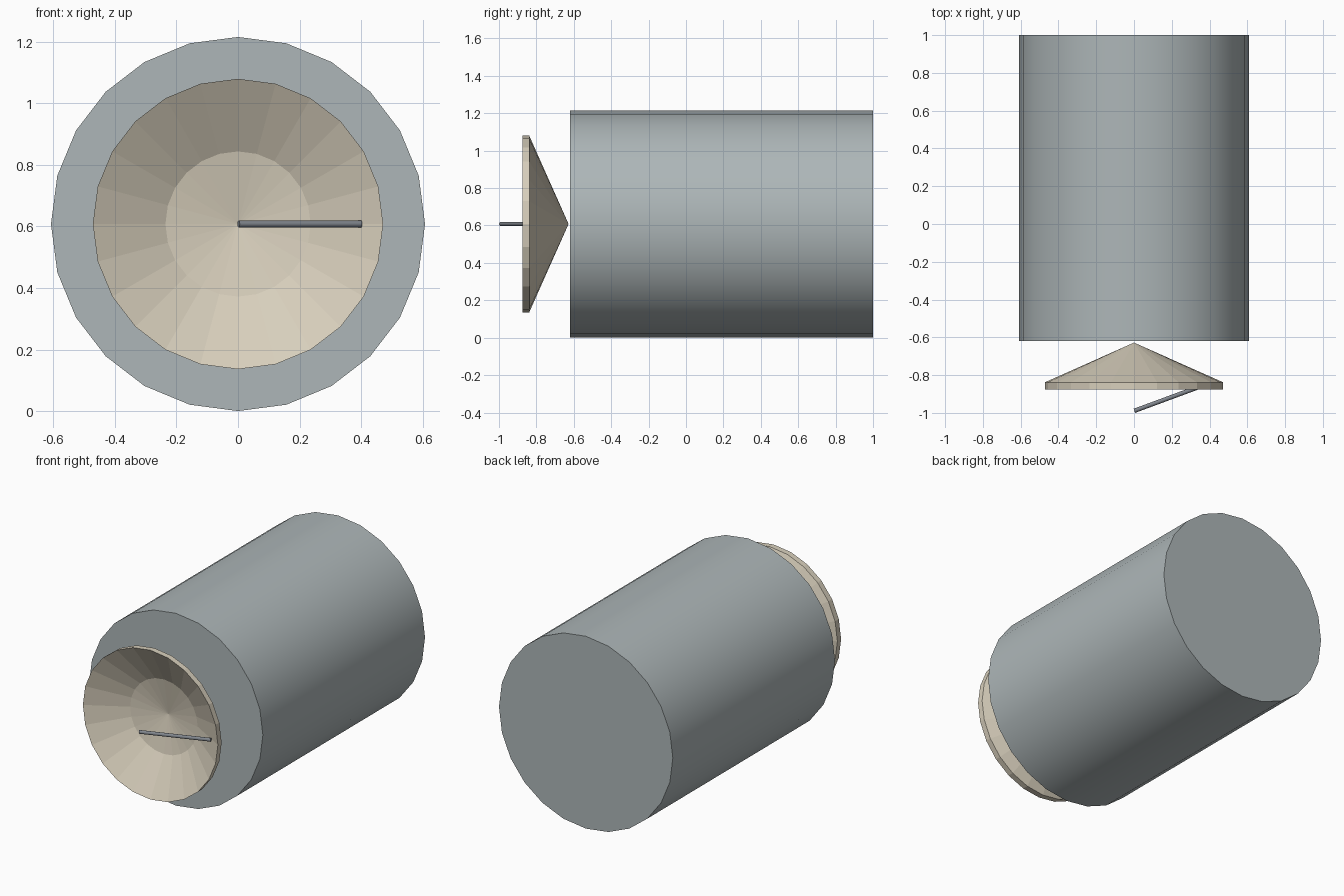
import bpy, bmesh, math
from mathutils import Vector

cube = bpy.data.objects.get("Cube")
if cube:
    bpy.data.objects.remove(cube, do_unlink=True)

SIDES = 24
AXIS_Z = 0.608


def material(name, rgb):
    mat = bpy.data.materials.new(name)
    mat.use_nodes = True
    mat.diffuse_color = (*rgb, 1)
    mat.node_tree.nodes["Principled BSDF"].inputs["Base Color"].default_value = (*rgb, 1)
    return mat


def lathe(name, profile, mat):
    """Revolve (radius, y) points around the y axis; zero radius makes a tip."""
    bm = bmesh.new()
    rings = []
    for r, y in profile:
        if r == 0:
            rings.append([bm.verts.new((0, y, 0))] * SIDES)
        else:
            angles = [math.tau * i / SIDES for i in range(SIDES)]
            rings.append([bm.verts.new((r * math.sin(a), y, r * math.cos(a))) for a in angles])
    for a, b in zip(rings, rings[1:]):
        for i in range(SIDES):
            j = (i + 1) % SIDES
            bm.faces.new(dict.fromkeys((a[i], a[j], b[j], b[i])))
    # Flat caps close any open end
    for ring in (rings[0], rings[-1]):
        if len(set(ring)) > 1:
            bm.faces.new(ring)
    bmesh.ops.recalc_face_normals(bm, faces=bm.faces)
    mesh = bpy.data.meshes.new(name)
    bm.to_mesh(mesh)
    bm.free()
    mesh.materials.append(mat)
    obj = bpy.data.objects.new(name, mesh)
    obj.location.z = AXIS_Z
    bpy.context.collection.objects.link(obj)
    return obj


def smooth(obj, degrees):
    bpy.ops.object.select_all(action="DESELECT")
    obj.select_set(True)
    bpy.context.view_layer.objects.active = obj
    bpy.ops.object.shade_smooth_by_angle(angle=math.radians(degrees))


def rod(name, start, end, radius, mat):
    start, end = Vector(start), Vector(end)
    bpy.ops.mesh.primitive_cylinder_add(vertices=8, radius=radius, depth=(end - start).length,
                                        location=(start + end) / 2)
    obj = bpy.context.object
    obj.name = name
    obj.rotation_euler = (end - start).to_track_quat("Z", "Y").to_euler()
    obj.data.materials.append(mat)
    return obj


grey = material("body grey", (0.42, 0.47, 0.48))
cream = material("dish cream", (0.68, 0.62, 0.50))
steel = material("feed steel", (0.22, 0.24, 0.27))

# Main drum
body = lathe("body", [(0.608, -0.62), (0.608, 1.0)], grey)
smooth(body, 30)

# Dish: shallow bowl in front, rim band, pointed cone behind
lathe("dish", [(0, -0.695), (0.236, -0.74), (0.472, -0.875),
               (0.472, -0.838), (0, -0.628)], cream)

# Feed arm from the bowl wall to the focus
arm = rod("feed_arm", (0.002, -0.989, AXIS_Z), (0.4, -0.842, AXIS_Z), 0.0115, steel)
smooth(arm, 50)
